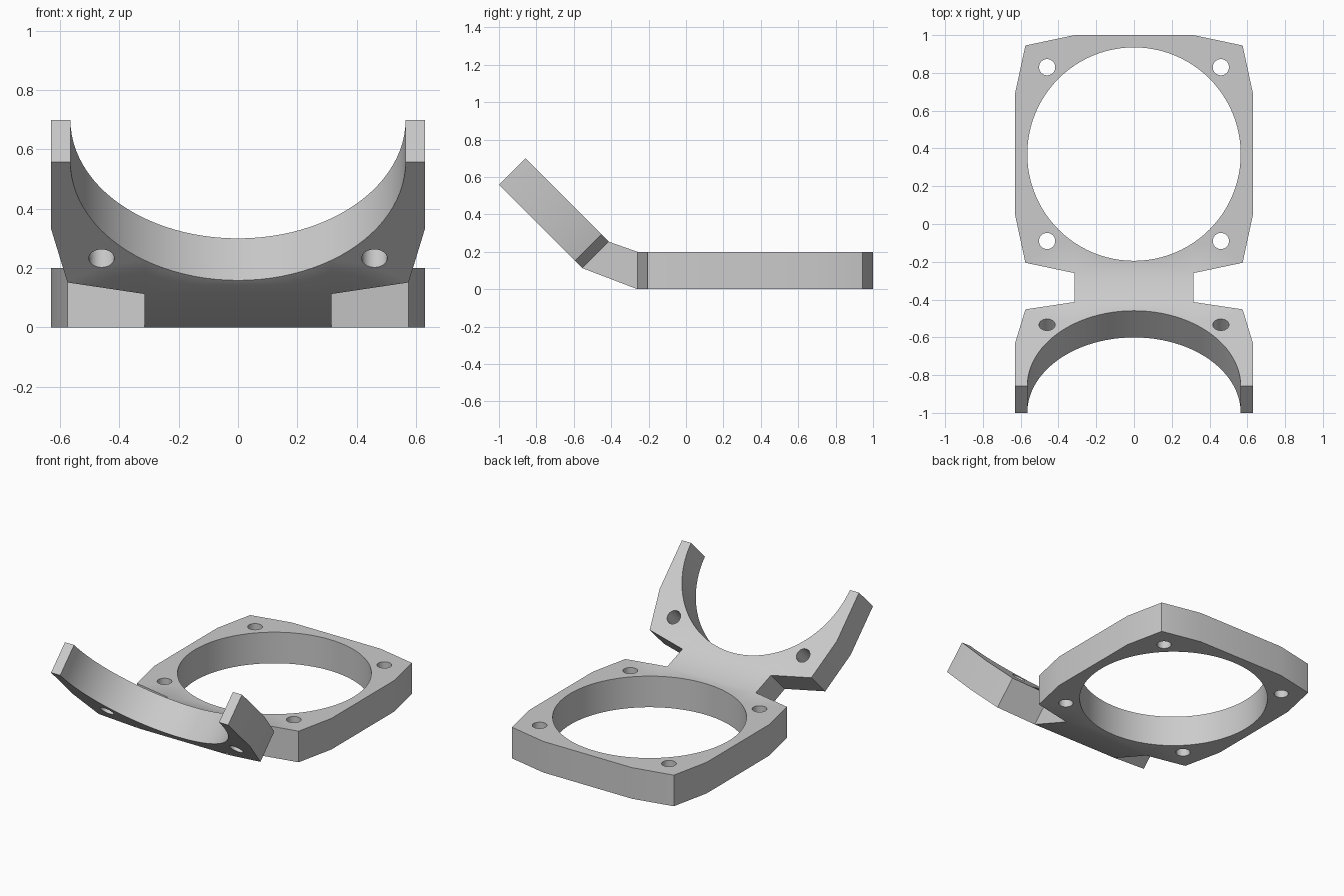
import bpy
import bmesh
from math import cos, sin, pi, radians
from mathutils import Matrix

HALF, RADIUS, THICK = 0.63, 0.565, 0.2
BOLT, BOLT_RADIUS = 0.46, 0.043
# One quadrant of the outer outline, from the side to the hinge edge
CORNER = [(HALF, 0.32), (0.575, 0.575), (0.315, HALF)]

cube = bpy.data.objects.get("Cube")
if cube:
    bpy.data.objects.remove(cube)


def arc(cx, cy, r, start, end, steps):
    """Points along an arc, end point included."""
    angles = [start + (end - start) * i / steps for i in range(steps + 1)]
    return [(cx + r * cos(a), cy + r * sin(a)) for a in angles]


def circle(cx, cy, r, steps):
    return arc(cx, cy, r, 0, 2 * pi, steps)[:-1]


def plate_loops(full):
    """Outline and holes of a full or half plate, hinge edge at y = -HALF."""
    lower = [(x, -y) for x, y in CORNER] + [(-x, -y) for x, y in reversed(CORNER)]
    bolts = [circle(sx * BOLT, -BOLT, BOLT_RADIUS, 32) for sx in (-1, 1)]
    if full:
        upper = [(-x, -y) for x, y in lower]
        bolts += [circle(sx * BOLT, BOLT, BOLT_RADIUS, 32) for sx in (-1, 1)]
        return [lower + upper, circle(0, 0, RADIUS, 96)] + bolts
    outline = [(HALF, 0)] + lower + [(-HALF, 0)]
    return [outline + arc(0, 0, RADIUS, pi, 2 * pi, 48)] + bolts


def add_plate(bm, loops, matrix):
    """Thick plate left open at the hinge edge; returns the hinge vertices."""
    hinge = {}
    layers = []
    for level in (0, 1):
        rings, edges = [], []
        for loop in loops:
            ring = [bm.verts.new(matrix @ Matrix.Translation((x, y, level * THICK)).translation)
                    for x, y in loop]
            edges += [bm.edges.new((a, b)) for a, b in zip(ring, ring[1:] + ring[:1])]
            rings.append(ring)
        bmesh.ops.triangle_fill(bm, edges=edges, use_beauty=True)
        layers.append(rings)
    for loop, low, high in zip(loops, *layers):
        for i in range(len(loop)):
            j = (i + 1) % len(loop)
            if loop[i][1] == loop[j][1] == -HALF:
                for k in (i, j):
                    side = low[k].co.x > 0
                    hinge[side, 0], hinge[side, 1] = low[k], high[k]
            else:
                bm.faces.new((low[i], low[j], high[j], high[i]))
    return hinge


bm = bmesh.new()

# Flat ring plate and tilted half-ring plate
base = add_plate(bm, plate_loops(True), Matrix.Translation((0, 0.37, 0)))
tilt = (Matrix.Translation((0, -1, 0.558)) @ Matrix.Rotation(radians(-45), 4, 'X')
        @ Matrix.Rotation(pi, 4, 'Z'))
cradle = add_plate(bm, plate_loops(False), tilt)

# Bent neck joining the two hinge edges
rim = [(False, 0), (True, 0), (True, 1), (False, 1)]
for a, b in zip(rim, rim[1:] + rim[:1]):
    bm.faces.new((base[a], base[b], cradle[b], cradle[a]))

bmesh.ops.recalc_face_normals(bm, faces=bm.faces)
mesh = bpy.data.meshes.new("ring_bracket")
bm.to_mesh(mesh)
bm.free()

# Single grey finish
grey = bpy.data.materials.new("light_grey")
grey.use_nodes = True
colour = (0.6, 0.6, 0.6, 1)
grey.diffuse_color = colour
grey.node_tree.nodes["Principled BSDF"].inputs["Base Color"].default_value = colour
mesh.materials.append(grey)

bracket = bpy.data.objects.new("ring_bracket", mesh)
bpy.context.collection.objects.link(bracket)
bpy.ops.object.select_all(action='DESELECT')
bracket.select_set(True)
bpy.context.view_layer.objects.active = bracket
bpy.ops.object.shade_smooth_by_angle(angle=radians(30))
weighted = bracket.modifiers.new("weighted_normals", 'WEIGHTED_NORMAL')
weighted.keep_sharp = True
